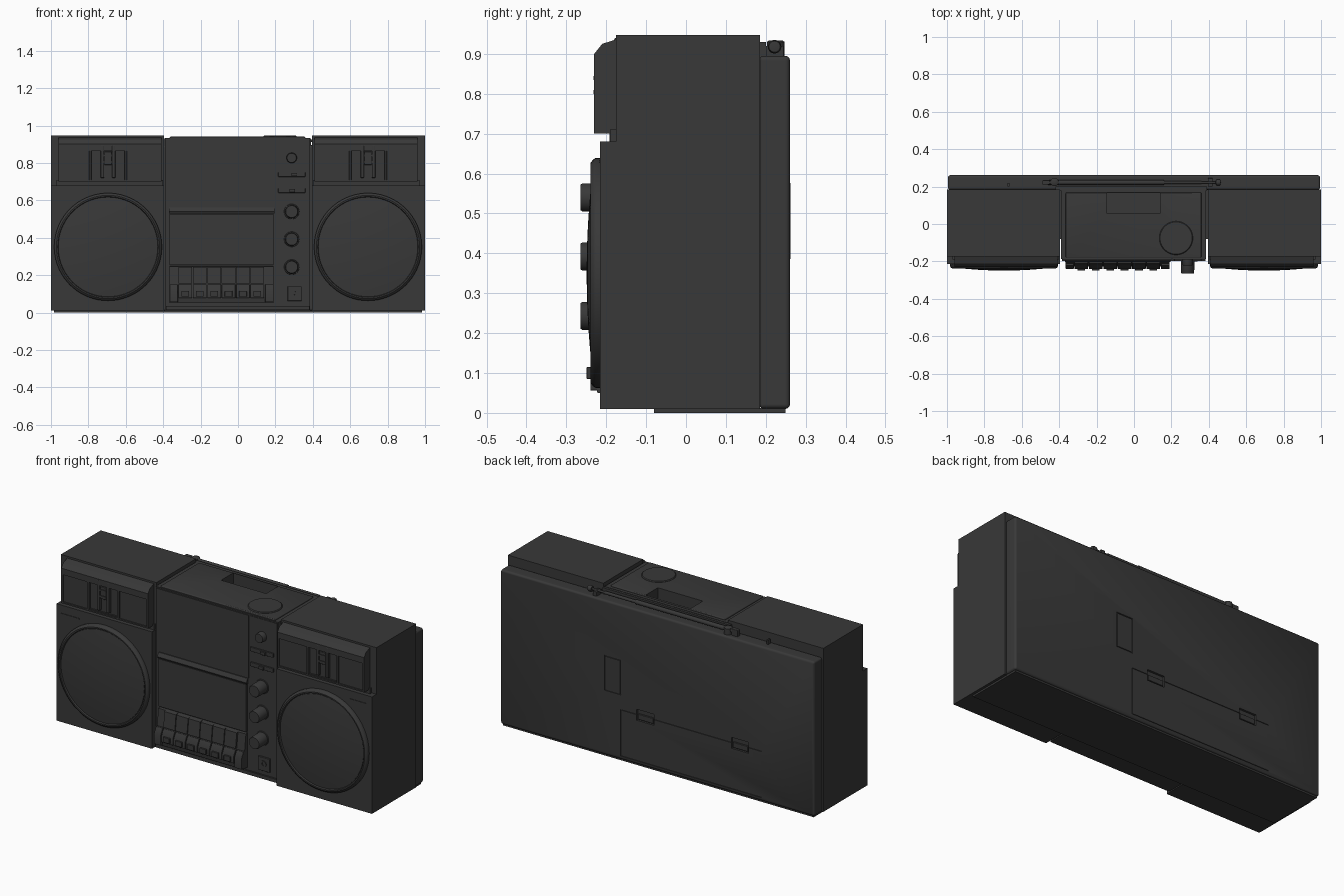
import bpy, bmesh, math
from mathutils import Matrix

if "Cube" in bpy.data.objects:
    bpy.data.objects.remove(bpy.data.objects["Cube"])

charcoal = bpy.data.materials.new("charcoal")
charcoal.diffuse_color = (.04, .04, .04, 1)
charcoal.use_nodes = True
charcoal.node_tree.nodes["Principled BSDF"].inputs["Base Color"].default_value = charcoal.diffuse_color


def finish(name, bm, bevel=0, smooth=False):
    bmesh.ops.recalc_face_normals(bm, faces=bm.faces[:])
    me = bpy.data.meshes.new(name)
    bm.to_mesh(me)
    bm.free()
    me.materials.append(charcoal)
    ob = bpy.data.objects.new(name, me)
    bpy.context.collection.objects.link(ob)
    bpy.ops.object.select_all(action='DESELECT')
    ob.select_set(True)
    bpy.context.view_layer.objects.active = ob
    if bevel:
        m = ob.modifiers.new("bevel", 'BEVEL')
        m.width, m.segments, m.limit_method = bevel, 3, 'ANGLE'
        bpy.ops.object.modifier_apply(modifier=m.name)
    if bevel or smooth:
        bpy.ops.object.shade_smooth_by_angle(angle=math.radians(35))
    if bevel:
        m = ob.modifiers.new("normals", 'WEIGHTED_NORMAL')
        m.keep_sharp = True
        bpy.ops.object.modifier_apply(modifier=m.name)
    return ob


def prism(name, x0, x1, yz, bevel=0):
    """Side profile (y, z) extruded along x."""
    bm = bmesh.new()
    x0, x1 = sorted((x0, x1))
    f = bm.faces.new([bm.verts.new((x0, y, z)) for y, z in yz])
    g = bmesh.ops.extrude_face_region(bm, geom=[f])
    vs = [v for v in g['geom'] if isinstance(v, bmesh.types.BMVert)]
    bmesh.ops.translate(bm, verts=vs, vec=(x1 - x0, 0, 0))
    # extruding keeps the first cap, so the solid is closed
    return finish(name, bm, bevel)


def box(name, x0, x1, y0, y1, z0, z1, bevel=0):
    return prism(name, x0, x1, [(y0, z0), (y1, z0), (y1, z1), (y0, z1)], bevel)


def lathe(name, prof, loc, axis='F', seg=48):
    """Profile (radius, height) turned about an axis: F = towards -y, U = up, X = along x."""
    bm = bmesh.new()
    vs = [bm.verts.new((r, 0, h)) for r, h in prof]
    es = [bm.edges.new(p) for p in zip(vs, vs[1:])]
    bmesh.ops.spin(bm, geom=vs + es, cent=(0, 0, 0), axis=(0, 0, 1), angle=math.tau, steps=seg)
    bmesh.ops.remove_doubles(bm, verts=bm.verts[:], dist=1e-5)
    rot = {'F': Matrix.Rotation(math.pi / 2, 4, 'X'), 'X': Matrix.Rotation(math.pi / 2, 4, 'Y'),
           'U': Matrix()}[axis]
    bm.transform(Matrix.Translation(loc) @ rot)
    return finish(name, bm, smooth=True)


def cut(ob, *dims):
    """Subtract a box from an object."""
    c = box("cutter", *dims)
    m = ob.modifiers.new("cut", 'BOOLEAN')
    m.operation, m.object, m.solver = 'DIFFERENCE', c, 'EXACT'
    bpy.context.view_layer.objects.active = ob
    bpy.ops.object.modifier_apply(modifier=m.name)
    bpy.data.objects.remove(c)


def knob(name, x, z, r, y0, y1):
    h = y0 - y1
    lathe(name, [(0, 0), (r, 0), (r * .97, h - .005), (r * .88, h), (0, h)], (x, y0, z))


# Speaker cabinets and everything mirrored on them
for s, side in ((-1, "left"), (1, "right")):
    def sb(name, a, b, *rest):
        return box(f"{side}_{name}", *sorted((s * a, s * b)), *rest)
    prism(f"{side}_cabinet", s * .395, s * 1.0,
          [(-.215, .01), (.185, .01), (.185, .947), (-.175, .947), (-.175, .68), (-.215, .68)])
    # woofer ring and domed grille
    R = .264
    dome = [(R, 0)] + [(R * (1 - i / 10), .018 + .016 * (1 - (1 - i / 10) ** 2)) for i in range(11)]
    lathe(f"{side}_woofer_ring", [(.288, -.005), (.288, .012), (.284, .018), (.276, .024),
                                  (.269, .024), (.266, .014), (.25, .014)],
          (s * .695, -.215, .351), seg=72)
    lathe(f"{side}_woofer_grille", dome, (s * .695, -.215, .351), seg=72)
    # tweeter housing: sunken fascia, deeper centre bay with frame posts and horn
    housing = prism(f"{side}_tweeter_housing", s * .41, s * .96,
                    [(-.17, .70), (-.23, .70), (-.23, .90), (-.21, .925), (-.17, .938)])
    cut(housing, *sorted((s * .42, s * .95)), -.3, -.222, .708, .865)
    cut(housing, *sorted((s * .605, s * .785)), -.3, -.214, .712, .865)
    for x in (.60, .79):
        sb("tweeter_post", x - .006, x + .006, -.23, -.21, .705, .87, .002)
    for x in (.665, .725):
        sb("tweeter_bar", x - .009, x + .009, -.231, -.21, .72, .895, .004)
    sb("tweeter_back_strip", .40, .97, -.19, -.17, .68, .71)
    sb("tweeter_horn", .675, .715, -.228, -.21, .79, .86, .003)
    for z in (.80, .835):
        sb("tweeter_slat", .674, .716, -.232, -.21, z, z + .01)
    sb("trim_strip", .855, .97, -.218, -.21, .627, .634)

# Centre body with carrying-grip pocket
centre = box("centre_body", -.39, .386, -.187, .186, .012, .932)
cut(centre, -.145, .14, .055, .165, .86, 1.0)
box("centre_base_lip", -.385, .382, -.197, -.18, .015, .035)
lid = box("top_panel", -.365, .36, -.18, .168, .925, .94, .005)
cut(lid, -.145, .14, .055, .165, .86, 1.0)
lathe("top_dial", [(0, 0), (.09, 0), (.09, .019), (.086, .0235), (0, .0235)], (.225, -.075, .922), 'U', 56)

# Display panel, cassette door and lip
box("tuner_panel", -.383, .20, -.192, -.18, .565, .925)
prism("door_lip", -.37, .195, [(-.18, .53), (-.198, .53), (-.203, .54), (-.192, .562), (-.18, .562)])
box("cassette_door", -.365, .19, -.197, -.18, .255, .527)
box("control_panel", .207, .38, -.19, -.18, .04, .925)

# Piano keys
prism("key_base", -.365, .19, [(-.18, .05), (-.222, .05), (-.226, .075), (-.212, .145), (-.2, .245), (-.18, .25)])
for i in range(6):
    a = -.318 + i * .077
    b = a + .073
    prism("upper_key", a, b, [(-.19, .156), (-.222, .156), (-.212, .243), (-.19, .248)])
    prism("lower_key", a, b, [(-.2, .078), (-.24, .078), (-.24, .115), (-.222, .15), (-.2, .15)], .002)
    box("key_pad", a + .016, b - .016, -.249, -.235, .085, .115, .002)
for a, b in ((-.365, -.322), (.145, .19)):
    prism("key_end_block", a, b, [(-.2, .056), (-.24, .056), (-.24, .115), (-.222, .15), (-.2, .15)], .002)

# Knobs, sliders and jack
for z in (.54, .392, .243):
    lathe("knob_collar", [(0, 0), (.041, 0), (.039, .005), (0, .005)], (.287, -.189, z))
    knob("large_knob", .287, z, .036, -.188, -.265)
knob("small_knob", .287, .827, .028, -.188, -.222)
for z, x in ((.738, .285), (.652, .275)):
    box("slider_rail", .215, .36, -.198, -.185, z - .012, z + .012, .002)
    box("slider_tab", x, x + .03, -.208, -.19, z - .009, z + .009, .002)
box("jack_plate", .265, .34, -.2, -.185, .062, .14, .003)
lathe("jack_ring", [(.008, 0), (.018, 0), (.018, .006), (.009, .006), (.008, 0)], (.302, -.198, .104), seg=24)

# Back shell with door grooves and latch pockets, foot plate
shell = box("back_shell", -.995, .995, .183, .261, .01, .895, .012)
cut(shell, -.66, .23, .257, .3, .294, .297)
cut(shell, .228, .231, .257, .3, .03, .297)
cut(shell, -.66, .23, .257, .3, .03, .033)
for x in (.075, -.525):
    cut(shell, x - .055, x + .055, .249, .3, .262, .325)
    box("battery_latch", x - .048, x + .048, .24, .259, .268, .298, .002)
cut(shell, .228, .335, .257, .3, .38, .582)
box("rear_plate", .234, .329, .25, .2625, .386, .576)
box("foot_plate", -.985, .985, -.08, .25, 0, .012)

# Telescopic aerial resting on the rear ledge
box("aerial_ledge", -.42, .39, .18, .20, .89, .93)
rod = [(0, 0), (.0125, 0), (.0125, .62), (.009, .62), (.009, .82), (.006, .82), (.006, .9), (0, .9)]
lathe("aerial_rod", rod, (-.46, .222, .918), 'X', 20)
lathe("aerial_tip", [(0, -.014), (.014, -.012), (.017, 0), (.014, .012), (0, .014)], (.45, .222, .918), 'X', 20)
lathe("aerial_pivot", [(0, 0), (.022, 0), (.022, .04), (.016, .044), (0, .044)], (-.425, .225, .89), 'U', 24)
box("aerial_hinge", -.49, -.45, .21, .234, .89, .932, .004)
box("aerial_clip", .395, .42, .2, .245, .89, .92, .003)
box("rear_peg", -.675, -.665, .2, .22, .89, .92)
